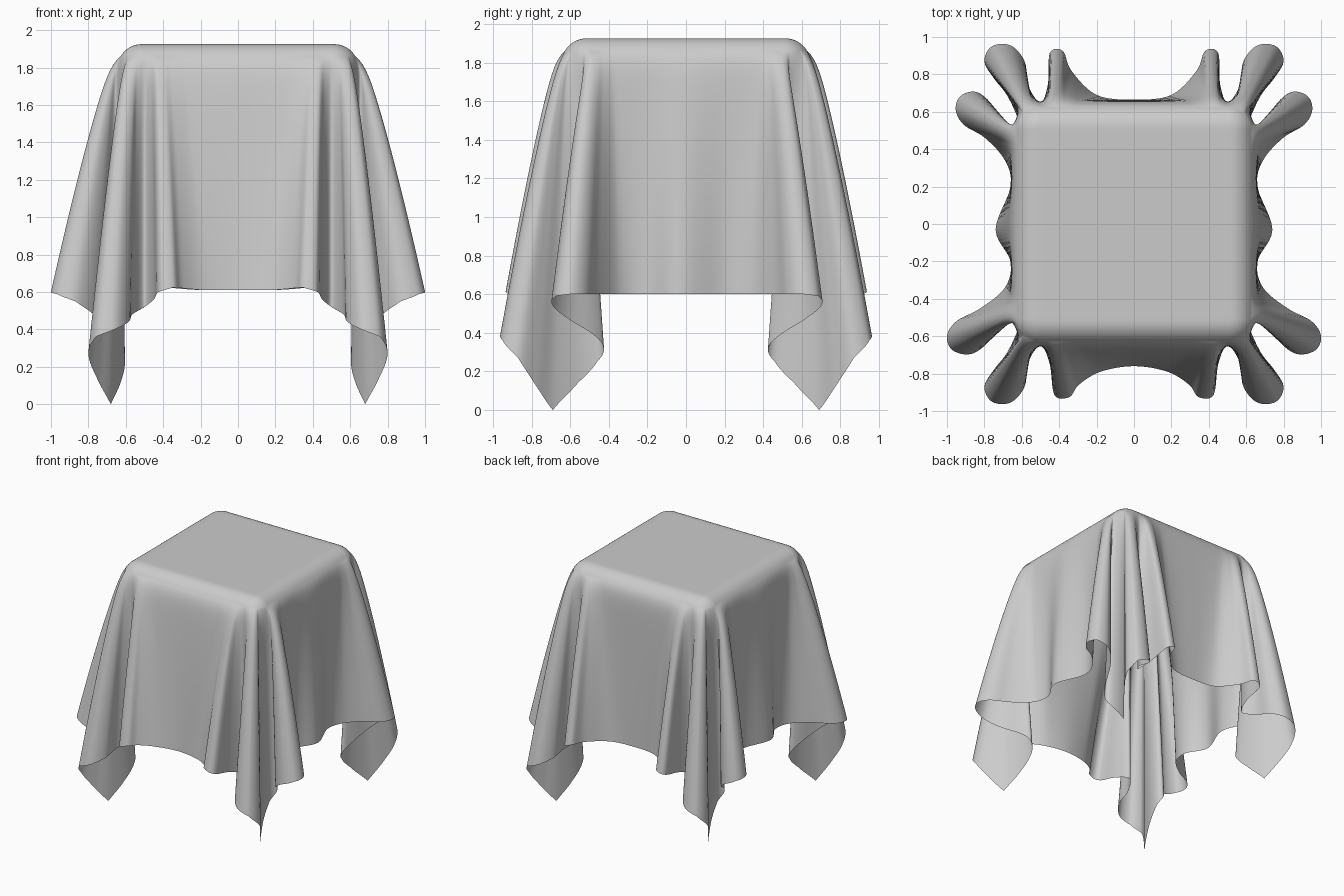
import bpy, math
from mathutils import Vector

if "Cube" in bpy.data.objects:
    bpy.data.objects.remove(bpy.data.objects["Cube"])

HALF, ROUND, BEND, TOP = 0.645, 0.14, 0.13, 1.925   # hidden box edge and cloth bend
SUB, ROWS = 6, 40

# Hem of one quarter: front centre -> cloth corner (index 13) -> right centre (x, y, z)
hem_quarter = [
    (0, .76, .61), (.18, .79, .61), (.295, .86, .62), (.345, .925, .625), (.425, .915, .60),
    (.45, .75, .56), (.50, .645, .52), (.565, .74, .48), (.585, .87, .44), (.66, .955, .40),
    (.76, .95, .36), (.80, .87, .27), (.75, .78, .13), (.68, .69, 0), (.62, .56, .14),
    (.605, .46, .25), (.64, .425, .32), (.69, .48, .39), (.77, .62, .48), (.87, .695, .55),
    (.97, .675, .59), (1.0, .60, .60), (.95, .52, .60), (.82, .45, .60), (.69, .34, .60),
    (.66, .20, .60), (.74, .03, .60)]

# Back quarters hang closer to the box and have shorter side folds
back_quarter = [(0, .665, .61), (.20, .69, .61), (.335, .82, .62), (.38, .925, .625),
                (.45, .915, .60), (.46, .75, .56)] + hem_quarter[6:]
for i in range(17, 24):
    x, y, z = back_quarter[i]
    back_quarter[i] = (.64 + (x - .64) * .87, y + .01, z)
back_quarter[26] = (.74, -.03, .60)

# Where each hem point starts on the box edge, from edge centre to corner
start_front = [0, .30, .37, .41, .44, .47, .50, .53, .555, .58, .60, .62, .635, HALF]
start_side = [0, .22, .38, .425, .455, .475, .49, .505, .52, .535, .55, .58, .615, HALF]

# Closed hem loop from the four mirrored quarters, counter-clockwise from the front centre
SIGNS = [(1, -1), (1, 1), (-1, 1), (-1, -1)]
ctrl = []
for q, (sx, sy) in enumerate(SIGNS):
    src = back_quarter if q in (1, 2) else hem_quarter
    pts = [Vector((sx * x, sy * y, z)) for x, y, z in src]
    ctrl += (pts[::-1] if q % 2 else pts)[:-1]
n = len(ctrl)


def spline(i, t):
    """Smooth plan curve through the hem points, straight in height."""
    a, b, c, d = (ctrl[(i + k) % n] for k in (-1, 0, 1, 2))
    p = .5 * (2 * b + (c - a) * t + (2 * a - 5 * b + 4 * c - d) * t * t
              + (3 * b - a - 3 * c + d) * t ** 3)
    p.z = b.z + (c.z - b.z) * t
    return p


# Pair each hem point with a place on the box edge; cloth gathers at the corners
hem, inner, outward = [], [], []
for o in range(8):
    sx, sy = SIGNS[o // 2]
    along_x = o in (0, 3, 4, 7)
    table = start_front if along_x else start_side
    for k in range(13 * SUB):
        hem.append(spline(o * 13 + k // SUB, k % SUB / SUB))
        g = k / SUB
        g = 13 - g if o % 2 else g
        i = min(int(g), 12)
        e = table[i] + (table[i + 1] - table[i]) * (g - i)
        x, y = (e, HALF) if along_x else (HALF, e)
        core = Vector((min(x, HALF - ROUND), min(y, HALF - ROUND), 0))
        d = (Vector((x, y, 0)) - core).normalized()
        inner.append(Vector((sx * core.x, sy * core.y, 0)))
        outward.append(Vector((sx * d.x, sy * d.y, 0)))

# Rings: flat top, rounded edge, hanging skirt
rings = []
for s in (.25, .5, .75, .95):
    rings.append([(c + d * (ROUND - BEND)) * s + Vector((0, 0, TOP)) for c, d in zip(inner, outward)])
for k in range(9):
    a = math.radians(60) * k / 8
    rings.append([c + d * (ROUND - BEND * (1 - math.sin(a))) + Vector((0, 0, TOP - BEND * (1 - math.cos(a))))
                  for c, d in zip(inner, outward)])
edge = rings[-1]
for j in range(1, ROWS + 1):
    t = (j / ROWS) ** 1.6
    swell = .028 * (1 - math.exp(-t / .04)) * (1 - t)      # cloth rounds over the edge
    ring = []
    for a, b, d in zip(edge, hem, outward):
        p = a.lerp(b, t ** .83) + d * swell
        p.z = a.z + (b.z - a.z) * t
        ring.append(p)
    rings.append(ring)

m = len(hem)
verts = [Vector((0, 0, TOP))] + [p for ring in rings for p in ring]
faces = [(0, 1 + k, 1 + (k + 1) % m) for k in range(m)]
for r in range(len(rings) - 1):
    a, b = 1 + r * m, 1 + (r + 1) * m
    faces += [(a + k, b + k, b + (k + 1) % m, a + (k + 1) % m) for k in range(m)]

mesh = bpy.data.meshes.new("draped_cloth")
mesh.from_pydata(verts, [], faces)
mesh.update()
mesh.shade_smooth()
cloth = bpy.data.objects.new("draped_cloth", mesh)
bpy.context.collection.objects.link(cloth)
